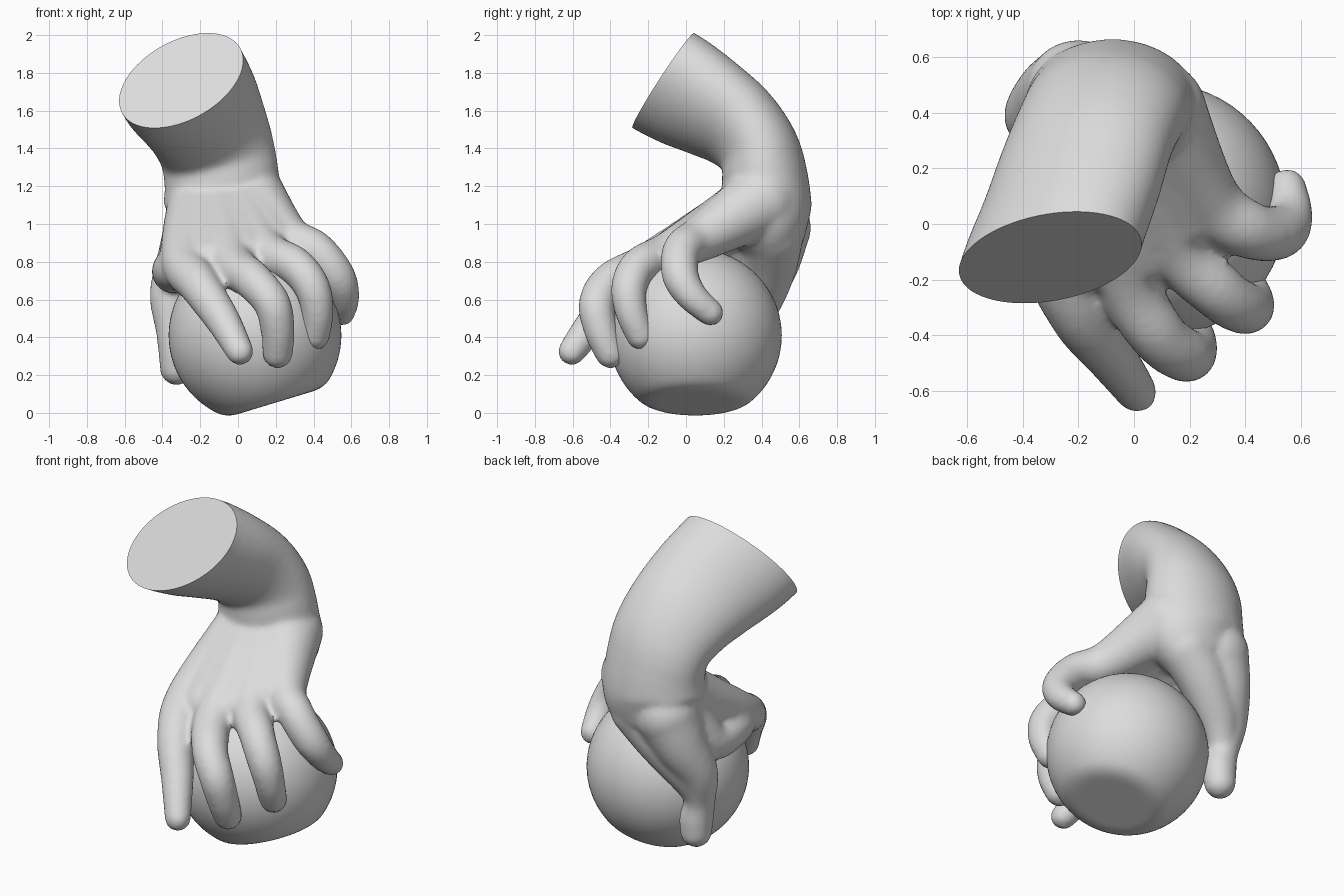
import bpy, bmesh, math
from mathutils import Vector

if "Cube" in bpy.data.objects:
    bpy.data.objects.remove(bpy.data.objects["Cube"])

BALL = Vector((0.09, 0.05, 0.41))
RADIUS = 0.457

clay = bpy.data.materials.new("grey clay")
clay.diffuse_color = (0.72, 0.72, 0.72, 1)
clay.use_nodes = True
clay.node_tree.nodes["Principled BSDF"].inputs["Base Color"].default_value = clay.diffuse_color


def catmull(pts, steps=8):
    """Smooth path through rows of numbers (position and radii)."""
    rows = [pts[0]] + list(pts) + [pts[-1]]
    out = []
    for i in range(1, len(rows) - 2):
        for k in range(steps):
            t = k / steps
            out.append([0.5 * (2 * b + (c - a) * t + (2 * a - 5 * b + 4 * c - d) * t * t
                               + (3 * b - a - 3 * c + d) * t ** 3)
                        for a, b, c, d in zip(*rows[i - 1:i + 3])])
    return out + [list(pts[-1])]


def tube(bm, pts, side, n=28):
    """Sweep an ellipse along a path; rows are x, y, z, half width, half depth."""
    path = catmull(pts)
    pos = [Vector(p[:3]) for p in path]
    rings = []
    for i, p in enumerate(path):
        t = (pos[min(i + 1, len(pos) - 1)] - pos[max(i - 1, 0)]).normalized()
        s = side(pos[i])
        s = (s - t * s.dot(t)).normalized()
        u = t.cross(s)
        rings.append([bm.verts.new(pos[i] + s * (p[3] * math.cos(a)) + u * (p[4] * math.sin(a)))
                      for a in (2 * math.pi * k / n for k in range(n))])
    for r, q in zip(rings, rings[1:]):
        for k in range(n):
            j = (k + 1) % n
            bm.faces.new((r[k], r[j], q[j], q[k]))
    bm.faces.new(rings[0][::-1])
    bm.faces.new(rings[-1])


def digit(bm, pts):
    """Round tapered finger with ball ends; rows are x, y, z, radius."""
    tube(bm, [(x, y, z, r + 0.004, r + 0.004) for x, y, z, r in pts], lambda p: p - BALL)
    for x, y, z, r in (pts[0], pts[-1]):
        ret = bmesh.ops.create_icosphere(bm, subdivisions=3, radius=r + 0.004)
        bmesh.ops.translate(bm, vec=(x, y, z), verts=ret["verts"])


def cut_flat(bm, point, normal):
    """Slice off everything beyond a plane and close it with a flat face."""
    geom = bm.verts[:] + bm.edges[:] + bm.faces[:]
    cut = bmesh.ops.bisect_plane(bm, geom=geom, plane_co=point, plane_no=normal, clear_outer=True)
    edges = [e for e in cut["geom_cut"] if isinstance(e, bmesh.types.BMEdge)]
    bmesh.ops.edgeloop_fill(bm, edges=edges)
    bmesh.ops.recalc_face_normals(bm, faces=bm.faces)


def finish(name, bm):
    mesh = bpy.data.meshes.new(name)
    bm.to_mesh(mesh)
    bm.free()
    mesh.materials.clear()
    mesh.materials.append(clay)
    obj = bpy.data.objects.new(name, mesh)
    bpy.context.collection.objects.link(obj)
    return obj


def smooth(obj):
    bpy.ops.object.select_all(action="DESELECT")
    obj.select_set(True)
    bpy.context.view_layer.objects.active = obj
    bpy.ops.object.shade_smooth_by_angle(angle=math.radians(40))


# Ball with a tilted flat base and a softened rim
bm = bmesh.new()
bmesh.ops.create_uvsphere(bm, u_segments=64, v_segments=56, radius=RADIUS)
FLAT, SOFT = 0.372, 0.04
for v in bm.verts:
    h = max(SOFT - abs(v.co.z - FLAT), 0) / SOFT
    v.co.z = min(v.co.z, FLAT) - h * h * SOFT / 4
turn = Vector((0.29, 0, -0.957)).to_track_quat("Z", "Y")
for v in bm.verts:
    v.co = turn @ v.co + BALL
smooth(finish("ball", bm))


# Forearm and wrist, rolled at the top, curving down to the heel of the hand
def roll(p):
    k = min(max((p.z - 1.3) / 0.4, 0), 1)
    return Vector((0.8, 0.35 * k, 0.53 * k))


bm = bmesh.new()
tube(bm, [(-0.38, -0.36, 1.89, 0.355, 0.24), (-0.30, -0.12, 1.76, 0.365, 0.245),
          (-0.22, 0.10, 1.64, 0.345, 0.235), (-0.16, 0.28, 1.52, 0.32, 0.22),
          (-0.11, 0.39, 1.38, 0.305, 0.215), (-0.085, 0.42, 1.22, 0.305, 0.23),
          (-0.085, 0.43, 1.05, 0.31, 0.235), (-0.13, 0.46, 0.90, 0.24, 0.17)], roll, n=40)

# Fingers, each starting at the wrist so that together they form the palm
digit(bm, [(-0.22, 0.33, 1.06, 0.16), (-0.28, -0.08, 0.80, 0.125), (-0.20, -0.32, 0.67, 0.105),
           (-0.08, -0.48, 0.49, 0.088), (0.01, -0.605, 0.325, 0.07)])
digit(bm, [(-0.10, 0.33, 1.08, 0.16), (-0.03, -0.17, 0.80, 0.115), (0.08, -0.39, 0.70, 0.10),
           (0.18, -0.47, 0.58, 0.094), (0.21, -0.45, 0.44, 0.087), (0.21, -0.40, 0.315, 0.077)])
digit(bm, [(0.00, 0.33, 1.09, 0.16), (0.14, -0.06, 0.86, 0.115), (0.30, -0.24, 0.78, 0.098),
           (0.39, -0.30, 0.67, 0.092), (0.42, -0.29, 0.54, 0.083), (0.41, -0.24, 0.41, 0.074)])
digit(bm, [(0.07, 0.40, 1.12, 0.19), (0.26, 0.09, 0.93, 0.12), (0.41, -0.02, 0.86, 0.10),
           (0.52, -0.03, 0.73, 0.094), (0.56, 0.03, 0.62, 0.08), (0.55, 0.13, 0.53, 0.067)])

# Flesh between the finger bones, for a flat back of the hand
for a, b in (((-0.17, 0.33, 1.07, 0.16), (-0.15, -0.12, 0.805, 0.115)),
             ((-0.05, 0.33, 1.085, 0.16), (0.05, -0.10, 0.84, 0.11)),
             ((0.04, 0.36, 1.105, 0.17), (0.19, 0.03, 0.905, 0.115))):
    digit(bm, [a, b])

# Thumb down the far side of the ball
digit(bm, [(-0.20, 0.47, 0.98, 0.19), (-0.28, 0.45, 0.80, 0.15), (-0.35, 0.39, 0.62, 0.115),
           (-0.345, 0.36, 0.44, 0.087), (-0.325, 0.36, 0.32, 0.093), (-0.325, 0.365, 0.235, 0.086)])

# Ball of the thumb, and the skin web towards the first finger
digit(bm, [(0.0, 0.46, 0.95, 0.16), (-0.13, 0.45, 0.80, 0.14), (-0.26, 0.41, 0.64, 0.12),
           (-0.32, 0.38, 0.52, 0.09)])
digit(bm, [(-0.22, 0.34, 0.95, 0.16), (-0.33, 0.24, 0.76, 0.115), (-0.335, 0.03, 0.76, 0.11),
           (-0.27, -0.14, 0.76, 0.11)])

# Fuse the parts into one soft skin
rough = finish("hand_rough", bm)
remesh = rough.modifiers.new("fuse", "REMESH")
remesh.mode = "VOXEL"
remesh.voxel_size = 0.017
soft = rough.modifiers.new("soften", "SMOOTH")
soft.factor = 0.5
soft.iterations = 10
deps = bpy.context.evaluated_depsgraph_get()
bm = bmesh.new()
bm.from_object(rough, deps)
bpy.data.objects.remove(rough, do_unlink=True)

# Flat slice across the forearm
cut_flat(bm, Vector((-0.30, -0.12, 1.76)), Vector((-0.07, -0.82, 0.57)))
smooth(finish("hand_and_forearm", bm))
